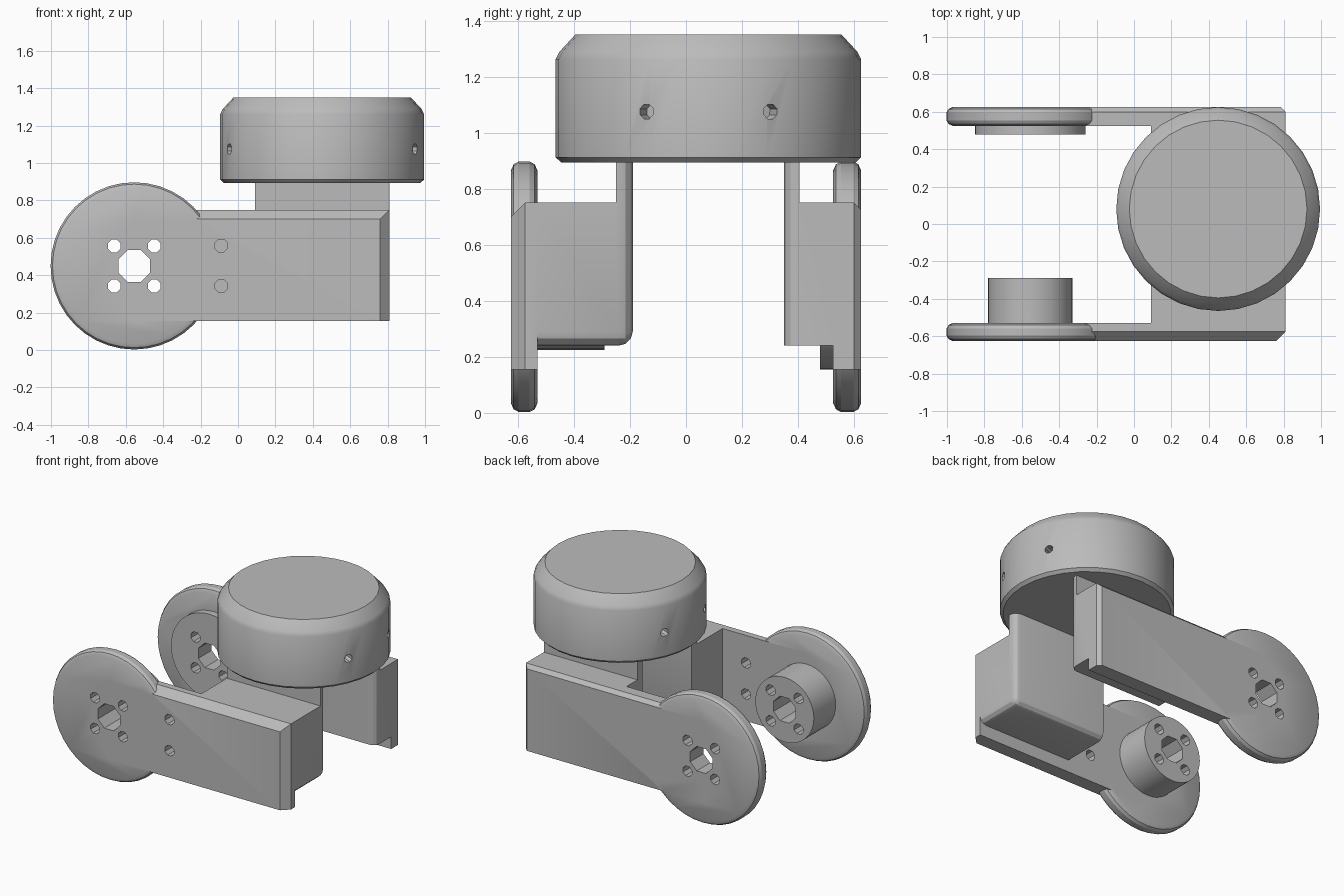
import bpy, bmesh
from math import pi, cos, sin, radians
from mathutils import Matrix, Vector

cube = bpy.data.objects.get("Cube")
if cube:
    bpy.data.objects.remove(cube, do_unlink=True)

grey = bpy.data.materials.new("plain grey")
grey.use_nodes = True
colour = (0.5, 0.5, 0.5, 1)
grey.diffuse_color = colour
grey.node_tree.nodes["Principled BSDF"].inputs["Base Color"].default_value = colour


def finish(name, bm):
    bmesh.ops.recalc_face_normals(bm, faces=bm.faces)
    mesh = bpy.data.meshes.new(name)
    bm.to_mesh(mesh)
    bm.free()
    mesh.materials.append(grey)
    ob = bpy.data.objects.new(name, mesh)
    bpy.context.collection.objects.link(ob)
    return ob


def box(name, lo, hi, bevels=(), size=0.0, segments=1):
    """Box whose edges named by pairs such as '+x+z' are bevelled."""
    bm = bmesh.new()
    bmesh.ops.create_cube(bm, size=1)
    chosen = []
    for e in bm.edges:
        mid = (e.verts[0].co + e.verts[1].co) / 2
        tag = "".join(("+" if c > 0 else "-") + a for a, c in zip("xyz", mid) if abs(c) > 0.1)
        if tag in bevels:
            chosen.append(e)
    for v in bm.verts:
        v.co = Vector([l + (c + 0.5) * (h - l) for l, h, c in zip(lo, hi, v.co)])
    if chosen:
        bmesh.ops.bevel(bm, geom=chosen, offset=size, segments=segments,
                        profile=0.5, affect="EDGES")
    return finish(name, bm)


def lathe(name, profile, centre, axis, sides, turn=0.0):
    """Closed solid from (radius, height) points turned about an axis."""
    spin = Vector((0, 0, 1)).rotation_difference(Vector(axis)).to_matrix().to_4x4()
    place = Matrix.Translation(centre) @ spin
    bm = bmesh.new()
    rings = []
    for r, h in profile:
        rings.append([bm.verts.new(place @ Vector((r * cos(turn + 2 * pi * i / sides),
                                                   r * sin(turn + 2 * pi * i / sides), h)))
                      for i in range(sides)])
    for a, b in zip(rings, rings[1:]):
        for i in range(sides):
            j = (i + 1) % sides
            bm.faces.new((a[i], a[j], b[j], b[i]))
    bm.faces.new(rings[0])
    bm.faces.new(rings[-1])
    return finish(name, bm)


def combine(ob, added, cutters):
    """Bake unions and cuts into one mesh and drop the helpers."""
    for op, group in (("UNION", added), ("DIFFERENCE", cutters)):
        for other in group:
            mod = ob.modifiers.new(op, "BOOLEAN")
            mod.operation, mod.solver, mod.object = op, "EXACT", other
    depsgraph = bpy.context.evaluated_depsgraph_get()
    baked = bpy.data.meshes.new_from_object(ob.evaluated_get(depsgraph))
    ob.modifiers.clear()
    ob.data = baked
    for other in added + cutters:
        bpy.data.objects.remove(other, do_unlink=True)
    smooth(ob)


def smooth(ob):
    bpy.ops.object.select_all(action="DESELECT")
    ob.select_set(True)
    bpy.context.view_layer.objects.active = ob
    bpy.ops.object.shade_smooth_by_angle(angle=radians(28))


HX, HZ = -0.555, 0.45     # hub axis
X0, X1 = 0.09, 0.81       # bracket block length


def hub_disc(y0, y1):
    t, c = y1 - y0, 0.028
    profile = [(0.415, 0), (0.437, 0.01), (0.447, c), (0.447, t - c), (0.437, t - 0.01), (0.415, t)]
    return lathe("disc", profile, (HX, y0, HZ), (0, 1, 0), 40)


def boss(y0, y1, r):
    return lathe("boss", [(r, 0), (r, y1 - y0)], (HX, y0, HZ), (0, 1, 0), 40)


def drill(x, z, r):
    return lathe("drill", [(r, -1), (r, 1)], (x, 0, z), (0, 1, 0), 8, pi / 8)


def hub_holes():
    holes = [drill(HX, HZ, 0.092)]
    for sx in (-1, 1):
        for sz in (-1, 1):
            holes.append(drill(HX + sx * 0.107, HZ + sz * 0.107, 0.037))
    return holes


# Front arm: plate, disc, tall boss, deep block and riser
front = box("front_arm", (HX, -0.625, 0.155), (X1, -0.53, 0.75), ("-y+z", "+x-y"), 0.05)
combine(front, [
    hub_disc(-0.625, -0.53),
    boss(-0.56, -0.29, 0.225),
    box("block", (X0, -0.56, 0.24), (X1, -0.19, 0.75), ("+x+y", "+x-z", "+y-z"), 0.05, 3),
    box("riser", (X0, -0.25, 0.75), (X1, -0.19, 0.9), ("+x+y",), 0.05, 3),
], hub_holes() + [drill(-0.09, HZ + s * 0.108, 0.037) for s in (-1, 1)])

# Back arm: plate, disc, low boss, shallow block and riser
back = box("back_arm", (HX, 0.525, 0.155), (X1, 0.625, 0.75), ("+y+z", "+x+y"), 0.025)
combine(back, [
    hub_disc(0.525, 0.625),
    boss(0.478, 0.56, 0.295),
    box("block", (X0, 0.35, 0.24), (X1, 0.57, 0.75), ("+x-y",), 0.045, 3),
    box("riser", (X0, 0.35, 0.75), (X1, 0.405, 0.9), ("+x-y",), 0.045, 3),
], hub_holes())

# Round head with bevelled rim and four small side dimples
CX, CY = 0.45, 0.08
head = lathe("round_head", [(0.525, 0.893), (0.545, 0.912), (0.545, 1.262), (0.532, 1.288),
                            (0.475, 1.35)], (CX, CY, 0), (0, 0, 1), 32)
dimples = []
for angle in (24, 156, 204, 336):
    d = Vector((cos(radians(angle)), sin(radians(angle)), 0))
    dimples.append(lathe("dimple", [(0.028, 0.48), (0.028, 0.7)],
                         Vector((CX, CY, 1.075)), d, 8))
combine(head, [], dimples)
